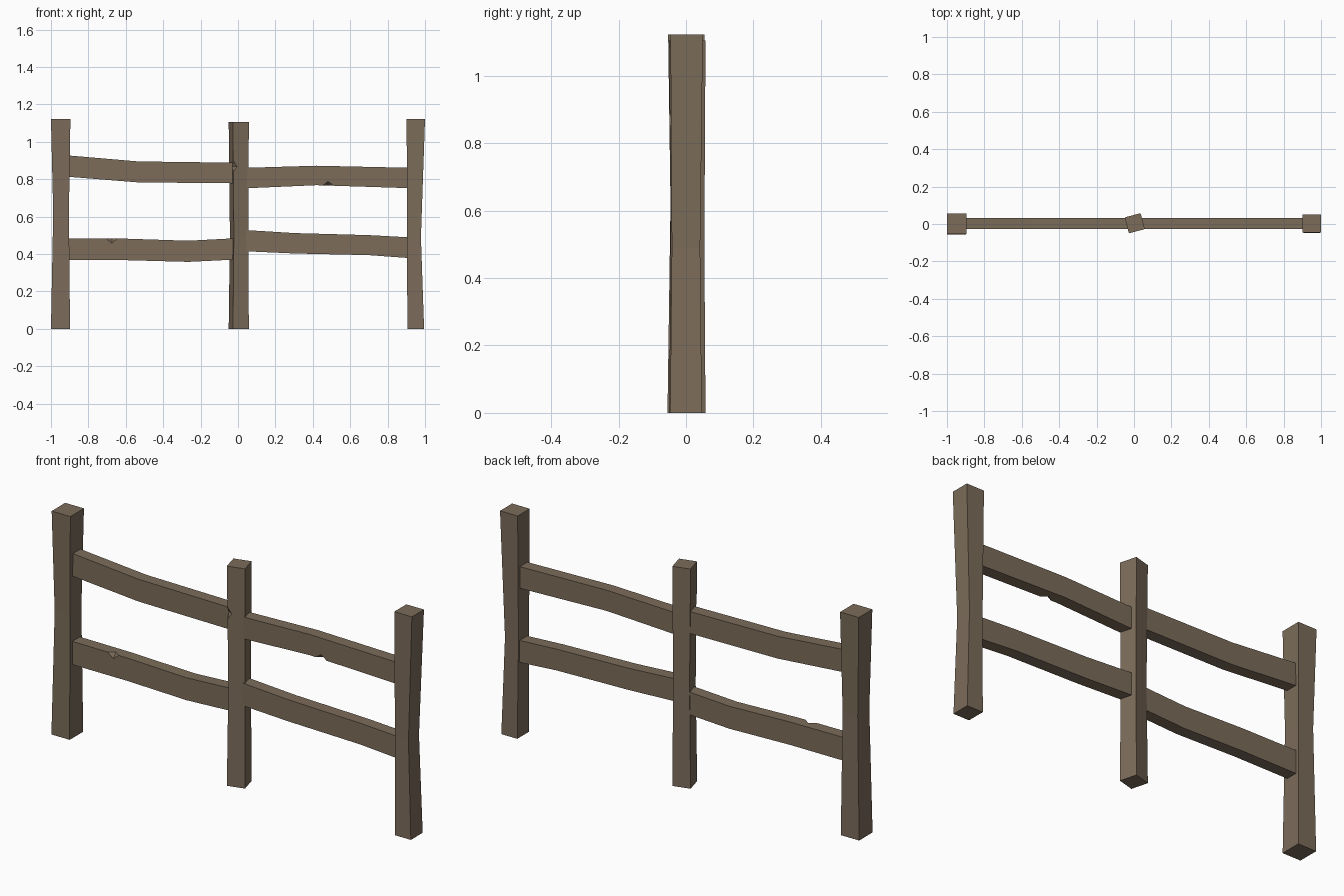
import bpy, bmesh, math
from mathutils import Matrix

if "Cube" in bpy.data.objects:
    bpy.data.objects.remove(bpy.data.objects["Cube"])

wood = bpy.data.materials.new("weathered_wood")
wood.diffuse_color = (0.20, 0.15, 0.102, 1)
wood.use_nodes = True
wood.node_tree.nodes["Principled BSDF"].inputs["Base Color"].default_value = wood.diffuse_color


def make_object(name, bm):
    bmesh.ops.recalc_face_normals(bm, faces=bm.faces)
    me = bpy.data.meshes.new(name)
    bm.to_mesh(me)
    bm.free()
    me.materials.append(wood)
    ob = bpy.data.objects.new(name, me)
    bpy.context.collection.objects.link(ob)
    return ob


def loft(name, rings):
    """Skin a beam through four-cornered rings and cap both ends."""
    bm = bmesh.new()
    loops = [[bm.verts.new(p) for p in ring] for ring in rings]
    for a, b in zip(loops, loops[1:]):
        for i in range(4):
            j = (i + 1) % 4
            bm.faces.new((a[i], a[j], b[j], b[i]))
    bm.faces.new(loops[0])
    bm.faces.new(loops[-1])
    return make_object(name, bm)


def post(name, sections, cx=0, cy=0, angle=0):
    """sections: (z, x0, x1, y0, y1), turned about the vertical axis."""
    m = Matrix.Translation((cx, cy, 0)) @ Matrix.Rotation(angle, 4, 'Z')
    rings = []
    for z, x0, x1, y0, y1 in sections:
        corners = ((x0, y0), (x1, y0), (x1, y1), (x0, y1))
        rings.append([m @ Matrix.Translation((x, y, z)).translation for x, y in corners])
    return loft(name, rings)


def rail(name, sections):
    """sections: (x, bottom z, top z)."""
    f, b = -0.028, 0.032
    return loft(name, [[(x, f, lo), (x, b, lo), (x, b, hi), (x, f, hi)]
                       for x, lo, hi in sections])


def chip(target, loc, radii, angle=0):
    """Knock a small chip out of an edge with a hidden octahedron."""
    bm = bmesh.new()
    for i in range(3):
        for s in (-1, 1):
            p = [0, 0, 0]
            p[i] = s * radii[i]
            bm.verts.new(p)
    bmesh.ops.convex_hull(bm, input=bm.verts)
    bm.transform(Matrix.Translation(loc) @ Matrix.Rotation(angle, 4, 'Z'))
    cutter = make_object(target.name + "_chip_cutter", bm)
    cutter.hide_render = True
    cutter.display_type = 'WIRE'
    mod = target.modifiers.new("chip", 'BOOLEAN')
    mod.operation = 'DIFFERENCE'
    mod.solver = 'EXACT'
    mod.object = cutter


# Posts, slightly waisted
post("left_post", [(0, -1.0, -0.898, -0.055, 0.052),
                   (0.62, -0.988, -0.904, -0.046, 0.046),
                   (1.123, -1.0, -0.896, -0.053, 0.055)])
post("right_post", [(0, 0.906, 0.995, -0.047, 0.047),
                    (0.49, 0.903, 0.978, -0.042, 0.042),
                    (1.123, 0.902, 1.0, -0.046, 0.05)])
turn = math.radians(15)
middle = post("middle_post", [(0, -0.044, 0.044, -0.044, 0.044),
                              (0.5, -0.038, 0.042, -0.041, 0.041),
                              (1.105, -0.044, 0.044, -0.044, 0.044)],
              0.004, 0.004, turn)

# Rails, gently bent
rail("upper_left_rail", [(-0.92, 0.814, 0.928), (-0.535, 0.783, 0.895), (0, 0.778, 0.888)])
lower_left = rail("lower_left_rail", [(-0.92, 0.367, 0.484), (-0.6, 0.367, 0.482),
                                      (-0.265, 0.358, 0.471), (0, 0.371, 0.485)])
upper_right = rail("upper_right_rail", [(0.01, 0.750, 0.860), (0.42, 0.768, 0.872),
                                        (0.92, 0.752, 0.861)])
rail("lower_right_rail", [(0.01, 0.416, 0.530), (0.3, 0.403, 0.512),
                          (0.7, 0.394, 0.501), (0.92, 0.378, 0.489)])

# Chips on the front edges
chip(lower_left, (-0.675, -0.028, 0.483), (0.03, 0.022, 0.025))
chip(upper_right, (0.482, -0.028, 0.766), (0.03, 0.022, 0.022))
chip(middle, (-0.026, -0.049, 0.868), (0.022, 0.022, 0.033), turn)
